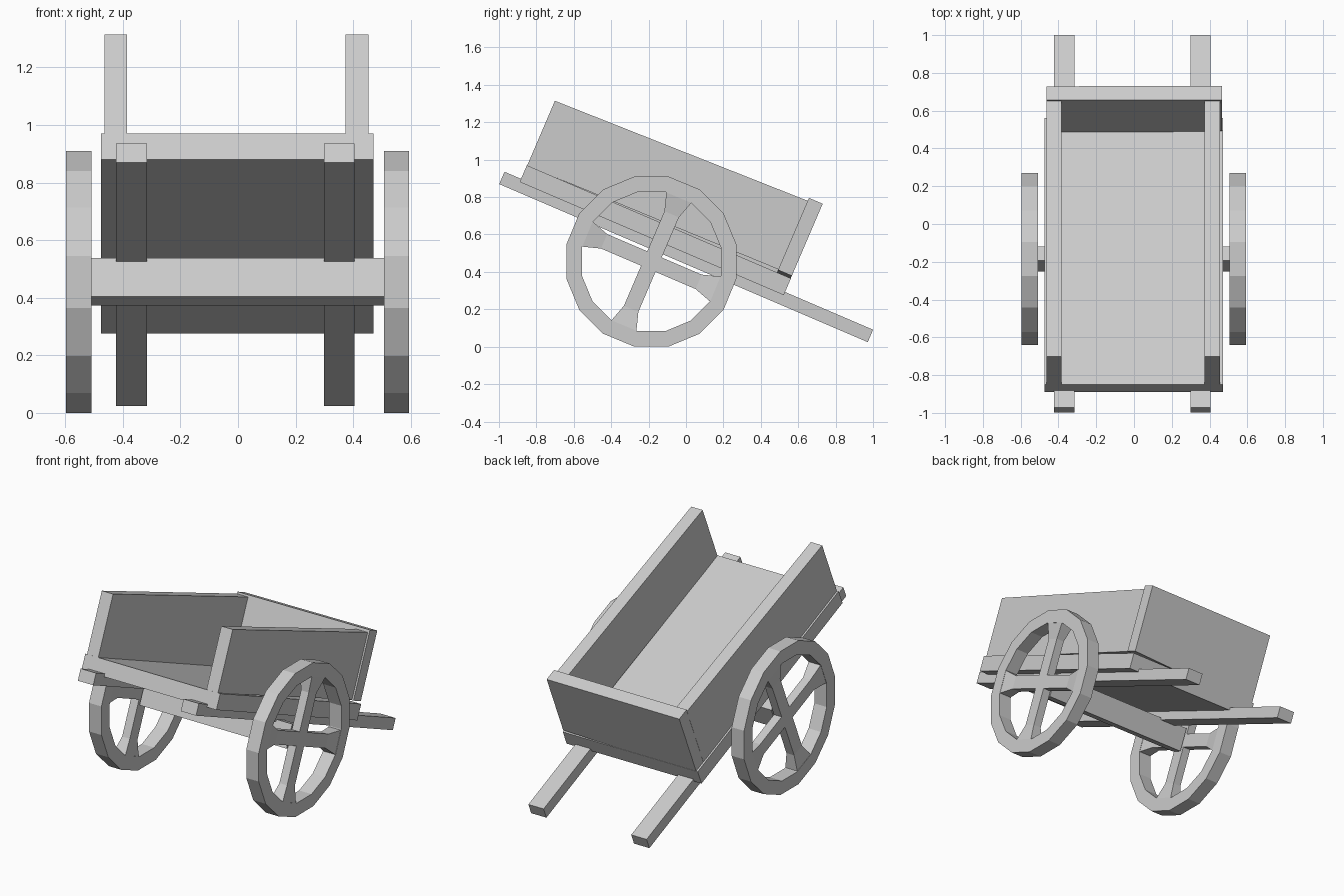
import bpy, bmesh, math
from mathutils import Vector

if "Cube" in bpy.data.objects:
    bpy.data.objects.remove(bpy.data.objects["Cube"])

TILT = math.radians(23.2)          # the cart leans down towards +y
WHEEL_Y, WHEEL_Z = -0.185, 0.455   # axle centre, origin of the tilted frame
C, S = math.cos(TILT), math.sin(TILT)


def tilted(x, d, n):
    """Point from the tilted frame: d runs along the cart, n is normal to its floor."""
    return Vector((x, WHEEL_Y + d * C + n * S, WHEEL_Z - d * S + n * C))


def finish(name, bm):
    bmesh.ops.recalc_face_normals(bm, faces=bm.faces)
    mesh = bpy.data.meshes.new(name)
    bm.to_mesh(mesh)
    bm.free()
    obj = bpy.data.objects.new(name, mesh)
    bpy.context.collection.objects.link(obj)
    return obj


def loft(bm, loops):
    """Skin a list of equal-length point loops and cap both ends."""
    rings = [[bm.verts.new(p) for p in loop] for loop in loops]
    count = len(rings[0])
    for a, b in zip(rings, rings[1:]):
        for i in range(count):
            j = (i + 1) % count
            bm.faces.new((a[i], a[j], b[j], b[i]))
    bm.faces.new(rings[0])
    bm.faces.new(rings[-1])


def side_profile(name, profile, x0, x1):
    """Extrude a (d, n) profile from x0 to x1."""
    bm = bmesh.new()
    loft(bm, [[tilted(x, d, n) for d, n in profile] for x in (x0, x1)])
    return finish(name, bm)


def box(name, x0, x1, d0, d1, n0, n1):
    return side_profile(name, [(d0, n0), (d1, n0), (d1, n1), (d0, n1)], x0, x1)


# Tray floor, axle and the two long shafts
box("tray_floor", -0.475, 0.471, -0.815, 0.721, 0.114, 0.211)
box("axle", -0.515, 0.515, -0.04, 0.04, -0.073, 0.073)
box("left_shaft", -0.424, -0.316, -0.911, 1.233, 0.06, 0.132)
box("right_shaft", 0.298, 0.405, -0.911, 1.233, 0.06, 0.132)

# Side boards, slightly askew and higher towards the end board
side_profile("left_side_board",
             [(-0.813, 0.203), (0.642, 0.208), (0.642, 0.628), (-0.813, 0.587)], -0.464, -0.385)
side_profile("right_side_board",
             [(-0.813, 0.209), (0.642, 0.229), (0.642, 0.628), (-0.813, 0.587)], 0.374, 0.454)

# End board, its lower edge lifted off the floor on the right
bm = bmesh.new()
board = [(-0.463, 0.19), (0.465, 0.226), (0.465, 0.645), (-0.463, 0.64)]
loft(bm, [[tilted(x, d, n) for x, n in board] for d in (0.64, 0.72)])
finish("end_board", bm)


# Wheels: 16-sided rim with four spokes that flare into it
SIDES = 16
HALF = 0.0435
OUTER = 0.455 / math.cos(math.pi / SIDES)
INNER = 0.372 / math.cos(math.pi / SIDES)


def wheel(name, x):
    bm = bmesh.new()
    section = [(-HALF, OUTER), (HALF, OUTER), (HALF, INNER), (-HALF, INNER)]
    rings = []
    for i in range(SIDES):
        a = 2 * math.pi * (i + 0.5) / SIDES
        rings.append([bm.verts.new((x + dx, WHEEL_Y + r * math.cos(a), WHEEL_Z + r * math.sin(a)))
                      for dx, r in section])
    for i in range(SIDES):
        a, b = rings[i], rings[(i + 1) % SIDES]
        for k in range(4):
            m = (k + 1) % 4
            bm.faces.new((a[k], a[m], b[m], b[k]))
    # two crossing bars: (distance, half width, half thickness)
    bar = [(-0.374, 0.073, 0.042), (-0.275, 0.042, 0.027),
           (0.275, 0.042, 0.027), (0.374, 0.073, 0.042)]
    corners = [(-1, -1), (1, -1), (1, 1), (-1, 1)]
    for turn in (0, 1):
        loops = []
        for r, w, t in bar:
            loops.append([tilted(x + sx * t, *((sw * w, r) if turn else (r, sw * w)))
                          for sw, sx in corners])
        loft(bm, loops)
    finish(name, bm)


wheel("left_wheel", -0.553)
wheel("right_wheel", 0.55)
